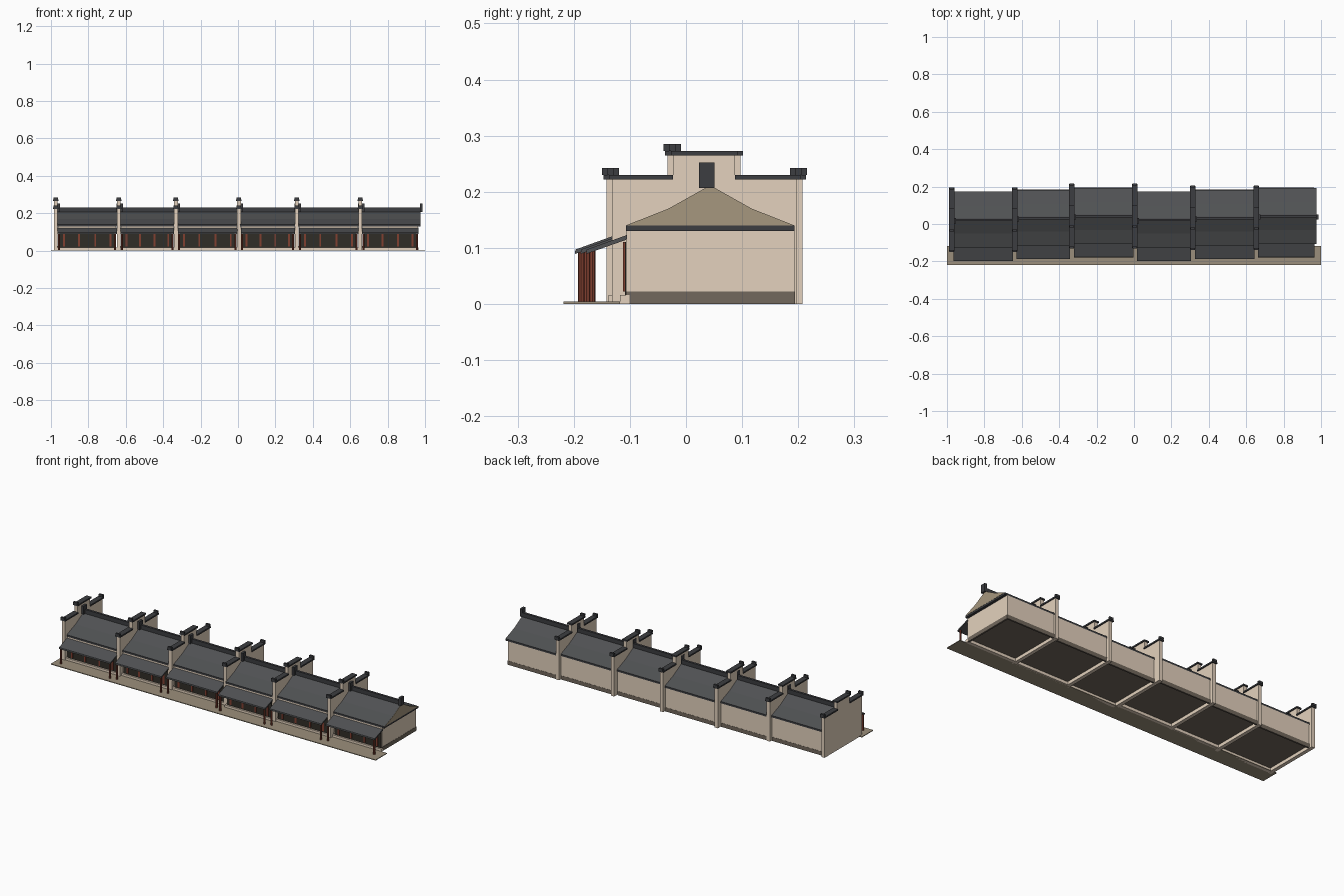
import bpy, bmesh

if "Cube" in bpy.data.objects:
    bpy.data.objects.remove(bpy.data.objects["Cube"])


def mat(name, r, g, b):
    m = bpy.data.materials.new(name)
    m.diffuse_color = (r, g, b, 1)
    m.use_nodes = True
    m.node_tree.nodes["Principled BSDF"].inputs["Base Color"].default_value = m.diffuse_color
    return m


PLASTER = mat("plaster", 0.77, 0.64, 0.51)
GABLE = mat("gable_clay", 0.38, 0.31, 0.21)
STONE = mat("stone", 0.17, 0.14, 0.11)
PAVING = mat("paving", 0.33, 0.275, 0.20)
TILE = mat("roof_tile", 0.08, 0.083, 0.087)
RIDGE = mat("ridge_tile", 0.045, 0.047, 0.052)
RED = mat("red_timber", 0.22, 0.05, 0.03)
DARK = mat("dark_timber", 0.03, 0.026, 0.02)


def finish(name, bm, m):
    bmesh.ops.recalc_face_normals(bm, faces=bm.faces)
    me = bpy.data.meshes.new(name)
    bm.to_mesh(me)
    bm.free()
    me.materials.append(m)
    ob = bpy.data.objects.new(name, me)
    bpy.context.collection.objects.link(ob)
    return ob


def prism(name, pts, x0, x1, m):
    """Extrude a (y, z) outline along x."""
    bm = bmesh.new()
    f = bm.faces.new([bm.verts.new((x0, y, z)) for y, z in pts])
    ext = bmesh.ops.extrude_face_region(bm, geom=[f])["geom"]
    verts = [v for v in ext if isinstance(v, bmesh.types.BMVert)]
    bmesh.ops.translate(bm, verts=verts, vec=(x1 - x0, 0, 0))
    return finish(name, bm, m)


def box(name, x0, x1, y0, y1, z0, z1, m):
    return prism(name, [(y0, z0), (y1, z0), (y1, z1), (y0, z1)], x0, x1, m)


def column(name, x, y, z0, z1, r, m):
    bm = bmesh.new()
    bmesh.ops.create_cone(bm, cap_ends=True, segments=8, radius1=r, radius2=r, depth=z1 - z0)
    bmesh.ops.translate(bm, verts=bm.verts, vec=(x, y, (z0 + z1) / 2))
    return finish(name, bm, m)


# Street pavement along the front
box("pavement", -1, 1, -0.218, -0.118, 0, 0.004, PAVING)


def house(i, x0, x1, d):
    n = f"house_{i}_"
    f, b, c = -0.127 + d, 0.173 + d, 0.023 + d     # front, back, ridge line
    # Body over a raised dark floor, with stone plinth skirts and a front sill
    box(n + "body", x0, x1, f, b, 0.022, 0.13, PLASTER)
    box(n + "floor", x0 - 0.003, x1, f + 0.001, b - 0.001, 0.018, 0.024, STONE)
    box(n + "back_plinth", x0, x1, b - 0.008, b + 0.001, 0, 0.022, STONE)
    if i == 6:
        box(n + "side_plinth", x1 - 0.008, x1 + 0.001, f, b, 0, 0.022, STONE)
    box(n + "front_sill", x0 - 0.003, x1 + 0.003, f - 0.011, f + 0.006, 0, 0.016, PLASTER)
    # Shop front: dark panels and red posts
    box(n + "front_panels", x0 + 0.004, x1 - 0.004, f - 0.002, f + 0.003, 0.014, 0.11, DARK)
    for k, t in enumerate((0.1, 0.36, 0.64, 0.9)):
        x = x0 + (x1 - x0) * t
        box(f"{n}door_post_{k}", x - 0.005, x + 0.005, f - 0.005, f + 0.002, 0.022, 0.11, RED)
    # Concave tiled roof on an eave slab, with clay gable infill
    r1 = x1 + (0.014 if i == 6 else 0.006)
    box(n + "eaves", x0 - 0.006, r1, f, b, 0.13, 0.14, RIDGE)
    prof = [(c - 0.15, 0.14), (c - 0.074, 0.17), (c - 0.008, 0.207),
            (c + 0.008, 0.207), (c + 0.074, 0.17), (c + 0.15, 0.14)]
    prism(n + "roof", prof, x0 - 0.006, r1, TILE)
    if i == 6:
        prism(n + "gable", prof, r1, r1 + 0.001, GABLE)
    # Ridge and upturned ends
    box(n + "ridge", x0 - 0.006, r1, c - 0.008, c + 0.005, 0.203, 0.23, RIDGE)
    for s, x in (("left", x0 - 0.004), ("right", r1 - 0.004)):
        box(n + s + "_ridge_end", x, x + 0.014, c - 0.02, c + 0.008, 0.207, 0.252, RIDGE)
    # Awning and its columns
    prism(n + "awning", [(f - 0.071, 0.089), (f + 0.002, 0.115), (f + 0.002, 0.123), (f - 0.07, 0.097)],
          x0 - 0.002, x1 + 0.004, TILE)
    for s, x in (("left", x0 + 0.004), ("right", x1 - 0.006)):
        column(n + s + "_column", x, f - 0.06, 0.003, 0.095, 0.0055, RED)


def fire_wall(i, x, d):
    n = f"party_wall_{i}_"
    w = 0.01
    # Stepped wall outline
    prism(n + "body", [(y + d, z) for y, z in (
        (-0.142, 0), (0.188, 0), (0.188, 0.223), (0.077, 0.223), (0.077, 0.266),
        (-0.033, 0.266), (-0.033, 0.223), (-0.142, 0.223))], x - w, x + w, PLASTER)
    # Tile copings
    c = 0.015
    for s, y0, y1, z in (("front", -0.147, -0.033, 0.222), ("top", -0.037, 0.082, 0.265),
                         ("back", 0.077, 0.194, 0.222)):
        box(n + s + "_coping", x - c, x + c, y0 + d, y1 + d, z, z + 0.008, RIDGE)
    # Raised coping ends
    for s, y, z in (("front", -0.146, 0.23), ("top", -0.036, 0.273), ("back", 0.189, 0.23)):
        box(n + s + "_finial", x - 0.012, x + 0.012, y - 0.004 + d, y + 0.007 + d, z, z + 0.012, RIDGE)


WALLS = [(-0.975, 0), (-0.638, 0), (-0.332, 0.02), (0.005, 0.02), (0.314, 0.01), (0.653, 0.01)]
ends = [x for x, _ in WALLS] + [0.975]
for i, (x, d) in enumerate(WALLS):
    fire_wall(i + 1, x, d)
    house(i + 1, x + 0.013, ends[i + 1] - 0.013, (i % 3) * 0.01)
